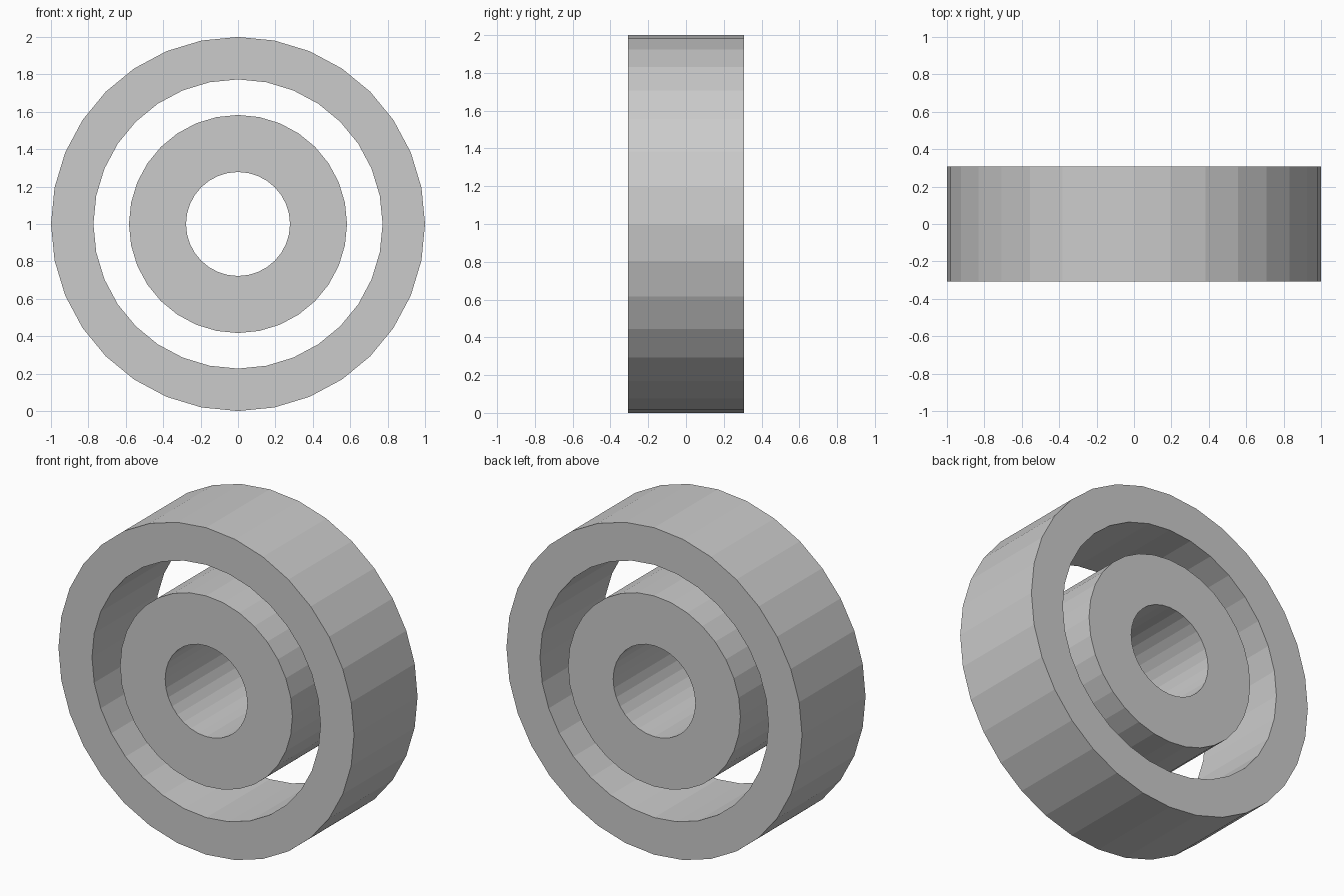
import bpy, bmesh
from math import sin, cos, tau

if "Cube" in bpy.data.objects:
    bpy.data.objects.remove(bpy.data.objects["Cube"])

SIDES = 32
HALF_DEPTH = 0.307
CENTRE_Z = 1.0


def ring(name, inner, outer):
    """Flat-sided tube whose axis runs along y."""
    bm = bmesh.new()
    profile = [(inner, -HALF_DEPTH), (outer, -HALF_DEPTH),
               (outer, HALF_DEPTH), (inner, HALF_DEPTH)]
    loops = []
    for i in range(SIDES):
        a = tau * i / SIDES
        loops.append([bm.verts.new((r * sin(a), y, CENTRE_Z + r * cos(a)))
                      for r, y in profile])
    for i in range(SIDES):
        p, q = loops[i], loops[(i + 1) % SIDES]
        for k in range(4):
            n = (k + 1) % 4
            bm.faces.new((p[k], p[n], q[n], q[k]))
    bmesh.ops.recalc_face_normals(bm, faces=bm.faces)
    mesh = bpy.data.meshes.new(name)
    bm.to_mesh(mesh)
    bm.free()
    obj = bpy.data.objects.new(name, mesh)
    bpy.context.collection.objects.link(obj)
    return obj


# Outer race and inner race, separated by an open gap
ring("outer_ring", 0.773, 1.0)
ring("inner_ring", 0.278, 0.583)
